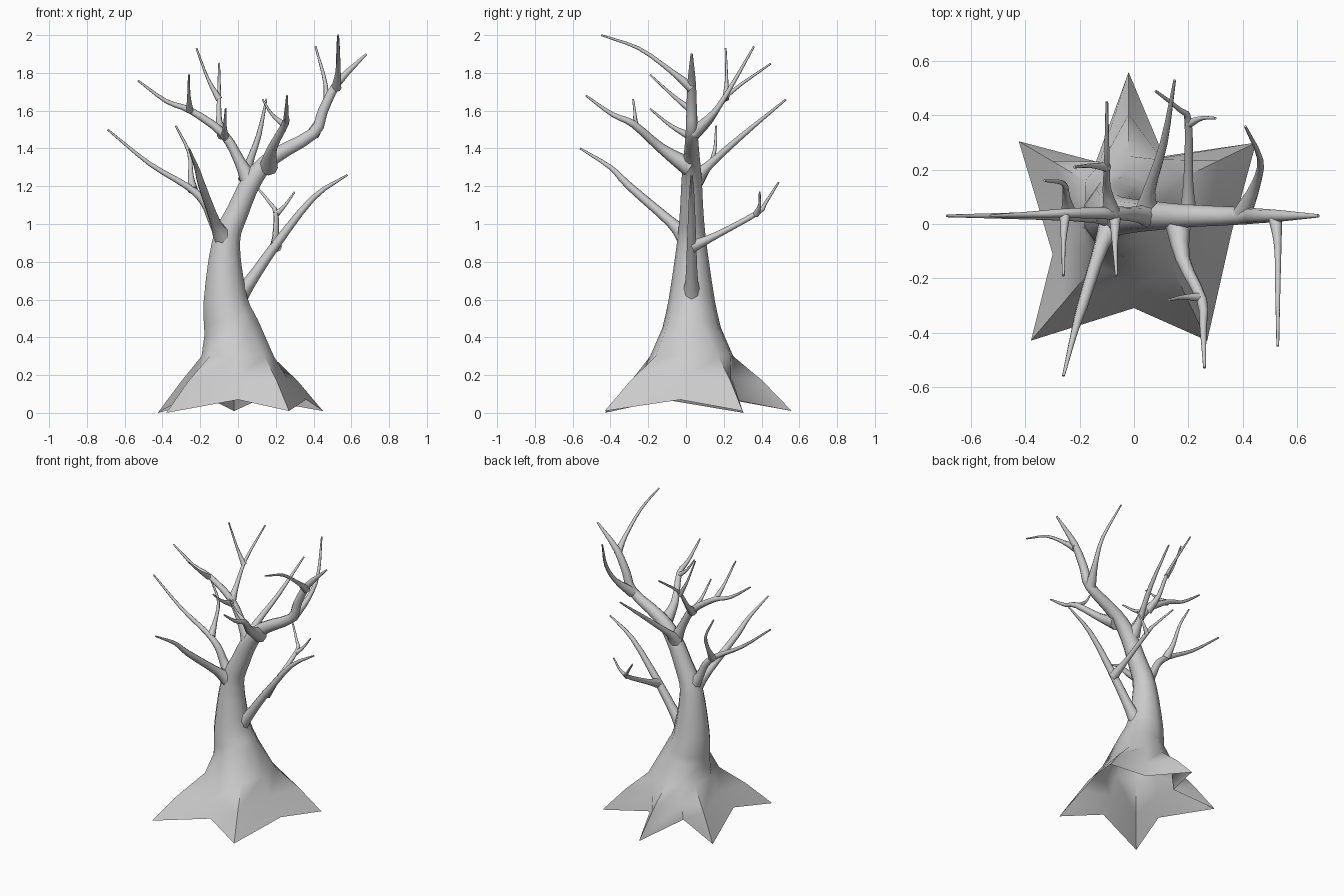
import bpy
import math
from mathutils import Vector

cube = bpy.data.objects.get("Cube")
if cube:
    bpy.data.objects.remove(cube, do_unlink=True)

bark = bpy.data.materials.new("grey_bark")
bark.use_nodes = True
GREY = (0.6, 0.6, 0.6, 1.0)
bark.diffuse_color = GREY
bark.node_tree.nodes["Principled BSDF"].inputs["Base Color"].default_value = GREY


def smooth_path(points, steps=3):
    """Catmull-Rom through (x, y, z, radius) points."""
    pts = [Vector(p) for p in points]
    pts = [2 * pts[0] - pts[1]] + pts + [2 * pts[-1] - pts[-2]]
    out = []
    for a, b, c, d in zip(pts, pts[1:], pts[2:], pts[3:]):
        for s in range(steps):
            t = s / steps
            out.append(0.5 * (2 * b + (c - a) * t + (2 * a - 5 * b + 4 * c - d) * t * t
                              + (3 * b - a - 3 * c + d) * t ** 3))
    return out + [pts[-2]]


def tube_rings(points, sides):
    """Rings of points around a path, without twist."""
    path = smooth_path(points)
    normal = Vector((1, 0, 0))
    rings = []
    for i, p in enumerate(path):
        before, after = path[max(i - 1, 0)], path[min(i + 1, len(path) - 1)]
        tangent = (after - before).to_3d().normalized()
        if i == 0 and abs(tangent.x) > 0.9:
            normal = Vector((0, 1, 0))
        normal = (normal - tangent * normal.dot(tangent)).normalized()
        side = tangent.cross(normal)
        ring = []
        for k in range(sides):
            a = math.pi / 2 + math.tau * k / sides
            ring.append(p.to_3d() + max(p.w, 0.003) * (math.cos(a) * normal + math.sin(a) * side))
        rings.append(ring)
    return rings


def loft(name, rings, cap_start=True):
    """Skin a stack of rings into one smooth object."""
    n = len(rings[0])
    faces = []
    for r in range(len(rings) - 1):
        for k in range(n):
            j = (k + 1) % n
            faces.append((r * n + k, r * n + j, r * n + n + j, r * n + n + k))
    last = (len(rings) - 1) * n
    faces.append(tuple(range(last, last + n)))
    if cap_start:
        faces.append(tuple(reversed(range(n))))
    mesh = bpy.data.meshes.new(name)
    mesh.from_pydata([v for ring in rings for v in ring], [], faces)
    mesh.materials.append(bark)
    obj = bpy.data.objects.new(name, mesh)
    bpy.context.collection.objects.link(obj)
    bpy.ops.object.select_all(action="DESELECT")
    obj.select_set(True)
    bpy.context.view_layer.objects.active = obj
    bpy.ops.object.shade_smooth_by_angle(angle=math.radians(60))
    return obj


def branch(name, radius, *points, tip=0.005):
    """A tapering branch with a flared foot."""
    last = len(points) - 1
    path = []
    for i, p in enumerate(points):
        r = radius + (tip - radius) * i / last
        path.append((*p, r * 1.5 if i == 0 else r))
    loft(name, tube_rings(path, 8))


# Root skirt: five pointed roots with notches between, open underneath
root_tips = [(-0.02, 0.56, 0.01), (-0.425, 0.305, 0), (-0.38, -0.43, 0),
             (0.27, -0.43, 0.01), (0.45, 0.3, 0.01)]
notches = [(-0.14, 0.23), (-0.3, -0.11), (0, -0.31), (0.36, -0.03), (0.11, 0.25)]
shoulders = [(-0.02, 0.25), (-0.18, 0.16), (-0.15, -0.16), (0.14, -0.16), (0.18, 0.17)]
foot, middle, shoulder = [], [], []
for i in range(5):
    tip = Vector(root_tips[i])
    top = Vector((*shoulders[i], 0.3))
    notch = Vector((*notches[i], 0.07))
    nxt = Vector((*shoulders[(i + 1) % 5], 0.3))
    valley = (top + nxt) / 2 + Vector((notch.x, notch.y, 0)).normalized() * 0.03
    foot += [tip, notch]
    middle += [(tip + top) / 2 + Vector((0, 0, 0.015)),
               notch * 0.42 + valley * 0.58 + Vector((0, 0, -0.02))]
    shoulder += [top, valley]

# Trunk running on into the main right-hand limb
trunk_path = [(-0.035, 0.03, 0.45, 0.155), (-0.066, 0.03, 0.6, 0.122),
              (-0.064, 0.03, 0.9, 0.078), (0.0, 0.03, 1.07, 0.062),
              (0.075, 0.03, 1.23, 0.054), (0.18, 0.03, 1.35, 0.043),
              (0.4, 0.03, 1.48, 0.032), (0.45, 0.03, 1.6, 0.028),
              (0.53, 0.03, 1.75, 0.022), (0.68, 0.03, 1.9, 0.006)]
loft("trunk", [foot, middle, shoulder] + tube_rings(trunk_path, 10), cap_start=False)

# Twigs on the main limb
branch("limb_front_twig", 0.018, (0.52, 0.03, 1.72), (0.53, -0.08, 1.81),
       (0.53, -0.25, 1.93), (0.53, -0.45, 2.0))
branch("limb_back_twig", 0.024, (0.4, 0.04, 1.48), (0.45, 0.15, 1.59),
       (0.465, 0.24, 1.73), (0.41, 0.36, 1.94))
branch("front_bough", 0.034, (0.16, 0.02, 1.3), (0.18, -0.13, 1.4),
       (0.25, -0.28, 1.53), (0.255, -0.39, 1.58), (0.26, -0.53, 1.68))
branch("front_bough_twig", 0.012, (0.25, -0.27, 1.52), (0.18, -0.27, 1.58), (0.13, -0.28, 1.66))
branch("back_bough", 0.033, (0.05, 0.05, 1.24), (0.055, 0.12, 1.31),
       (0.11, 0.3, 1.47), (0.15, 0.53, 1.66))

# Upper left bough
branch("upper_left_bough", 0.036, (0.07, 0.03, 1.21), (0.01, 0.035, 1.33),
       (-0.08, 0.04, 1.48), (-0.25, 0.04, 1.6), (-0.38, 0.035, 1.65), (-0.53, 0.03, 1.76))
branch("upper_left_outer_twig", 0.013, (-0.255, 0.03, 1.6), (-0.26, -0.07, 1.68), (-0.26, -0.19, 1.79))
branch("upper_left_front_twig", 0.015, (-0.07, 0.03, 1.46), (-0.07, -0.08, 1.52), (-0.065, -0.19, 1.61))
branch("upper_left_back_twig", 0.021, (-0.08, 0.04, 1.47), (-0.1, 0.13, 1.55),
       (-0.1, 0.23, 1.69), (-0.1, 0.45, 1.85))
branch("upper_left_back_fork", 0.012, (-0.1, 0.21, 1.66), (-0.16, 0.215, 1.77), (-0.22, 0.21, 1.93))

# Lower left bough
branch("lower_left_bough", 0.036, (-0.07, 0.03, 0.93), (-0.13, 0.03, 1.02), (-0.18, 0.03, 1.12),
       (-0.27, 0.03, 1.2), (-0.47, 0.03, 1.32), (-0.69, 0.03, 1.5))
branch("lower_left_twig", 0.019, (-0.24, 0.04, 1.18), (-0.25, 0.1, 1.26),
       (-0.26, 0.15, 1.38), (-0.33, 0.16, 1.52))
branch("lower_front_bough", 0.036, (-0.08, 0.0, 0.93), (-0.12, -0.08, 1.01),
       (-0.19, -0.3, 1.2), (-0.22, -0.4, 1.3), (-0.26, -0.56, 1.4))

# Lower right bough
branch("lower_right_bough", 0.045, (-0.03, 0.03, 0.58), (0.06, 0.03, 0.69), (0.2, 0.03, 0.89),
       (0.4, 0.03, 1.14), (0.58, 0.03, 1.26))
branch("lower_right_back_twig", 0.022, (0.2, 0.03, 0.88), (0.2, 0.16, 0.94),
       (0.2, 0.38, 1.06), (0.17, 0.42, 1.11), (0.08, 0.49, 1.22))
branch("lower_right_back_fork", 0.012, (0.2, 0.37, 1.05), (0.25, 0.39, 1.1), (0.3, 0.39, 1.17))
